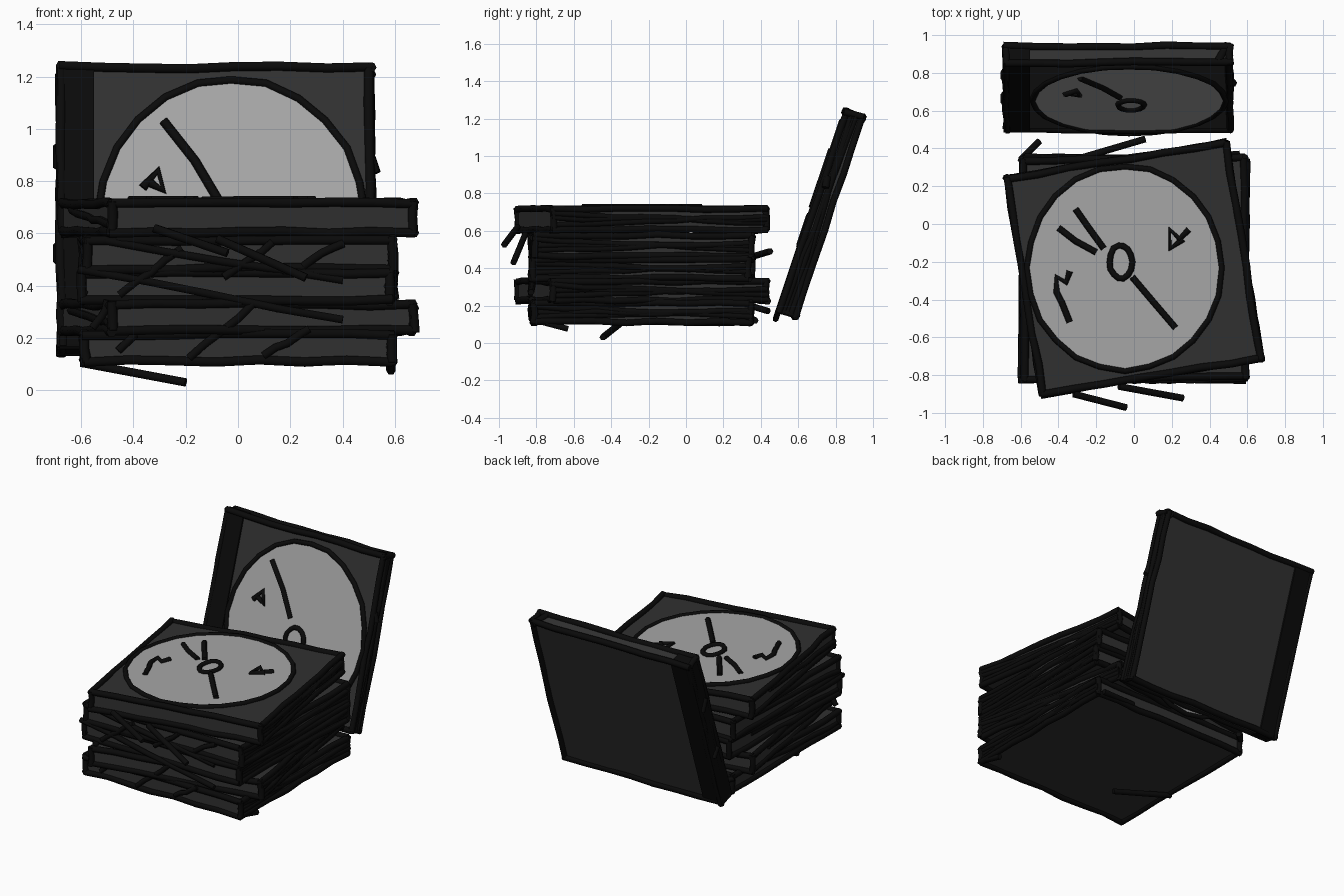
import bpy, bmesh, math, random
from mathutils import Matrix, Vector

if "Cube" in bpy.data.objects:
    bpy.data.objects.remove(bpy.data.objects["Cube"])

random.seed(4)


def material(name, v):
    m = bpy.data.materials.new(name)
    m.diffuse_color = (v, v, v, 1)
    m.use_nodes = True
    m.node_tree.nodes["Principled BSDF"].inputs["Base Color"].default_value = m.diffuse_color
    return m


INK = material("ink", 0.003)
CASE = material("dark_case", 0.03)
DISC = material("pale_disc", 0.38)


def mesh_object(name, bm, mat):
    me = bpy.data.meshes.new(name)
    bm.to_mesh(me)
    bm.free()
    me.materials.append(mat)
    ob = bpy.data.objects.new(name, me)
    bpy.context.collection.objects.link(ob)
    return ob


def box(name, size, M, mat):
    bm = bmesh.new()
    bmesh.ops.create_cube(bm, size=1, matrix=M @ Matrix.Diagonal((*size, 1)))
    return mesh_object(name, bm, mat)


def strokes(name, lines, M=Matrix(), r=0.02, closed=False):
    """Ink lines: faceted tubes swept along polylines."""
    cu = bpy.data.curves.new(name, 'CURVE')
    cu.dimensions = '3D'
    cu.bevel_depth = r
    cu.bevel_resolution = 1
    cu.use_fill_caps = True
    for pts in lines:
        sp = cu.splines.new('POLY')
        sp.points.add(len(pts) - 1)
        for p, co in zip(sp.points, pts):
            p.co = (*(M @ Vector(co)), 1)
        sp.use_cyclic_u = closed
    ob = bpy.data.objects.new(name, cu)
    bpy.context.collection.objects.link(ob)
    cu.materials.append(INK)
    bpy.ops.object.select_all(action='DESELECT')
    ob.select_set(True)
    bpy.context.view_layer.objects.active = ob
    bpy.ops.object.convert(target='MESH')
    return ob


def wobbly(a, b, n=7, amp=0.006, over=0.012):
    """Hand-drawn line from a to b with slight overshoot."""
    a, b = Vector(a), Vector(b)
    d = (b - a).normalized()
    a, b = a - d * random.uniform(0, over), b + d * random.uniform(0, over)
    return [a.lerp(b, i / n) + Vector([random.uniform(-amp, amp) for _ in range(3)])
            for i in range(n + 1)]


def ellipse(cx, cy, rx, ry, z, n, amp=0.0):
    return [(cx + rx * math.cos(t) + random.uniform(-amp, amp),
             cy + ry * math.sin(t) + random.uniform(-amp, amp), z)
            for t in (2 * math.pi * i / n for i in range(n))]


def case(name, w, d, h, M):
    """Slab with inked edges and a busy, ruled right and left side."""
    box(name, (w, d, h), M, CASE)
    x, y, z = w / 2, d / 2, h / 2
    lines = []
    for s in (-1, 1):
        for t in (-1, 1):
            lines += [wobbly((-x, s * y, t * z), (x, s * y, t * z)),
                      wobbly((s * x, -y, t * z), (s * x, y, t * z)),
                      wobbly((s * x, t * y, -z), (s * x, t * y, z), 2)]
    strokes(name + "_outline", lines, M)
    side = [wobbly((x, -y, k * z), (x, y, -k * z * 0.6)) for k in (-0.5, 0.1, 0.6)]
    side.append(wobbly((-x, -y, -z * 0.5), (-x, y * 0.6, z * 0.5)))
    strokes(name + "_side_hatching", side, M, 0.017)


def disc(name, M, cx, cy, rx, ry, z):
    bm = bmesh.new()
    pts = ellipse(cx, cy, rx, ry, z, 24)
    f = bm.faces.new([bm.verts.new(M @ Vector(p)) for p in pts])
    ext = bmesh.ops.extrude_face_region(bm, geom=[f])
    up = M.to_3x3() @ Vector((0, 0, 0.008))
    bmesh.ops.translate(bm, vec=up, verts=[v for v in ext['geom'] if isinstance(v, bmesh.types.BMVert)])
    bmesh.ops.recalc_face_normals(bm, faces=bm.faces)
    mesh_object(name, bm, DISC)
    strokes(name + "_rim", [ellipse(cx, cy, rx, ry, z + 0.004, 24, 0.004)], M, 0.016, True)


def flat(z, *pts):
    return [(x, y, z) for x, y in pts]


# Stack of five cases, two of them turned
stack = [(0.162, 0.10, 0.0), (0.278, 0.10, 9.3), (0.397, 0.10, -0.8),
         (0.52, 0.11, 0.6), (0.66, 0.11, 9.3)]
for i, (z, h, deg) in enumerate(stack):
    M = Matrix.Translation((0, -0.235, z)) @ Matrix.Rotation(math.radians(deg), 4, 'Z')
    case(f"stack_case_{i + 1}", 1.17, 1.155, h, M)

# Disc and ink marks on the top case
disc("top_disc", Matrix(), -0.05, -0.235, 0.515, 0.54, 0.716)
strokes("top_disc_hub", [ellipse(-0.07, -0.2, 0.06, 0.088, 0.728, 14, 0.003)], r=0.016, closed=True)
strokes("top_disc_marks", [
    flat(0.728, (-0.31, 0.08), (-0.24, -0.02), (-0.16, -0.13)),
    flat(0.728, (-0.4, -0.02), (-0.31, -0.09), (-0.2, -0.15)),
    flat(0.728, (-0.01, -0.28), (0.1, -0.41), (0.22, -0.55)),
    flat(0.728, (-0.34, -0.25), (-0.36, -0.31), (-0.41, -0.28), (-0.41, -0.36), (-0.38, -0.42), (-0.34, -0.52)),
    flat(0.728, (0.29, -0.03), (0.24, -0.08), (0.19, -0.03), (0.19, -0.13), (0.26, -0.08))], r=0.017)

# Leaning case with its dark hinge strip
L = Matrix.Translation((-0.085, 0.72, 0.69)) @ Matrix.Rotation(math.radians(71.5), 4, 'X')
case("leaning_case", 1.18, 1.12, 0.09, L)
box("leaning_hinge_strip", (0.14, 1.14, 0.115), L @ Matrix.Translation((-0.535, 0, 0)), INK)
disc("leaning_disc", L, 0.06, -0.05, 0.51, 0.56, 0.046)
strokes("leaning_disc_hub", [ellipse(0.07, -0.11, 0.07, 0.085, 0.057, 14, 0.003)], L, 0.016, True)
strokes("leaning_disc_marks", [
    flat(0.057, (-0.2, 0.34), (-0.08, 0.18), (0.01, 0.02)),
    flat(0.057, (-0.28, 0.07), (-0.22, 0.14), (-0.2, 0.06), (-0.25, 0.09))], L, 0.018)
strokes("leaning_corner_ticks", [
    [(0.53, 0.56, 0.04), (0.58, 0.55, -0.06)], [(0.59, 0.2, 0.03), (0.61, 0.14, 0.02)],
    [(-0.6, 0.25, 0.03), (-0.6, 0.18, -0.03)], [(-0.6, -0.15, 0.03), (-0.6, -0.2, -0.03)]], L, 0.022)

# Diagonal hatching over the front of the stack
hatch = [(-0.45, 0.16, -0.3, 0.29), (-0.18, 0.13, 0.05, 0.32), (0.1, 0.14, 0.27, 0.23),
         (-0.45, 0.37, -0.22, 0.54), (-0.05, 0.43, 0.13, 0.56), (0.25, 0.48, 0.4, 0.56),
         (-0.5, 0.57, 0.4, 0.42), (-0.6, 0.46, 0.4, 0.27), (-0.55, 0.24, -0.5, 0.33)]
strokes("front_hatching", [wobbly((a, -0.825, b), (c, -0.825, d), 4) for a, b, c, d in hatch], r=0.017)

# Stray strokes hanging off the front, back and underside
strokes("loose_strokes", [
    [(-0.32, -0.9, 0.62), (-0.04, -0.972, 0.525)],
    [(-0.08, -0.86, 0.58), (0.26, -0.922, 0.43)],
    [(-0.6, -0.35, 0.105), (-0.2, -0.445, 0.03)],
    [(0.585, -0.8, 0.12), (0.585, -0.63, 0.075)],
    [(-0.6, 0.34, 0.2), (-0.5, 0.44, 0.17)],
    [(-0.28, 0.35, 0.46), (0.06, 0.45, 0.49)],
    [(0.3, 0.35, 0.13), (0.56, 0.37, 0.12)]], r=0.018)
